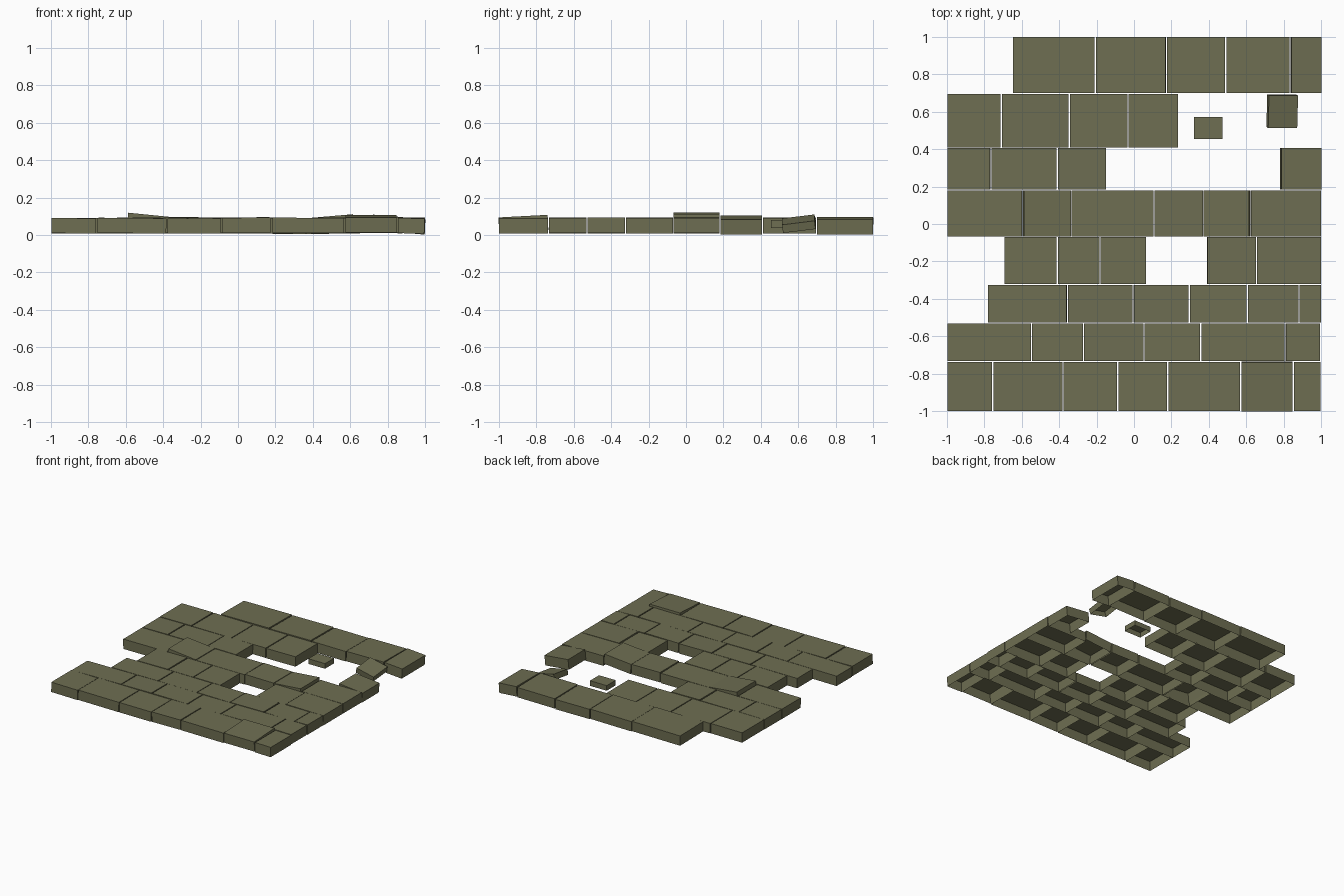
import bpy, bmesh, random
from math import atan2
from mathutils import Matrix, Vector

random.seed(4)
if "Cube" in bpy.data.objects:
    bpy.data.objects.remove(bpy.data.objects["Cube"])

stone = bpy.data.materials.new("mossy_stone")
stone.use_nodes = True
colour = (0.156, 0.156, 0.084, 1)
stone.diffuse_color = colour
shader = stone.node_tree.nodes["Principled BSDF"]
shader.inputs["Base Color"].default_value = colour
shader.inputs["Roughness"].default_value = 0.9

GAP = 0.007
BOTTOM, TOP = 0.01, 0.091


def slab(name, x0, x1, y0, y1, z0=BOTTOM, z1=TOP, rise_x=0, rise_y=0):
    """Hollow paving slab, open underneath; rises tilt it towards +x and +y."""
    w, d, h = x1 - x0, y1 - y0, z1 - z0
    bm = bmesh.new()
    bmesh.ops.create_cube(bm, size=1)
    bm.normal_update()
    bmesh.ops.delete(bm, geom=[f for f in bm.faces if f.normal.z < -0.5],
                     context='FACES_ONLY')
    centre = Vector(((x0 + x1) / 2, (y0 + y1) / 2, (z0 + z1) / 2))
    tilt = (Matrix.Rotation(-atan2(rise_x, w), 4, 'Y')
            @ Matrix.Rotation(atan2(rise_y, d), 4, 'X'))
    bm.transform(Matrix.Translation(centre) @ tilt @ Matrix.Diagonal((w, d, h, 1)))
    mesh = bpy.data.meshes.new(name)
    bm.to_mesh(mesh)
    bm.free()
    mesh.materials.append(stone)
    obj = bpy.data.objects.new(name, mesh)
    bpy.context.collection.objects.link(obj)


# Rows from front to back: y range, then runs of joint positions along x
rows = [
    (-1, -0.737, [[-1, -0.755, -0.38, -0.087, 0.18, 0.57, 0.852, 1]]),
    (-0.733, -0.531, [[-1, -0.548, -0.27, 0.053, 0.357, 0.808, 0.998]]),
    (-0.527, -0.326, [[-0.785, -0.356, -0.005, 0.295, 0.605, 0.882, 1.003]]),
    (-0.321, -0.07, [[-0.695, -0.41, -0.182, 0.068], [0.388, 0.655, 1.003]]),
    (-0.066, 0.18, [[-1, -0.595, -0.338, 0.107, 0.372, 0.622, 1.003]]),
    (0.185, 0.405, [[-1, -0.765, -0.41, -0.146], [0.78, 1.003]]),
    (0.41, 0.695, [[-1, -0.71, -0.346, -0.032, 0.238]]),
    (0.7, 1, [[-0.65, -0.207, 0.173, 0.49, 0.835, 1.003]]),
]

# Heaved slabs, by row and number: lift, rise along x, rise along y
heaved = {
    (0, 5): (0.01, 0, 0.014),
    (4, 1): (0.016, -0.025, 0),
    (4, 4): (0.01, 0.021, 0),
    (5, 3): (0.003, -0.022, 0),
    (7, 4): (-0.001, -0.012, 0),
}

for r, (y0, y1, runs) in enumerate(rows):
    pairs = [p for run in runs for p in zip(run, run[1:])]
    for i, (x0, x1) in enumerate(pairs):
        # slight unevenness for the settled slabs
        settled = (random.uniform(-0.002, 0.002), random.uniform(-0.004, 0.004),
                   -0.004 if r == 7 else 0)
        lift, rise_x, rise_y = heaved.get((r, i), settled)
        slab(f"row_{r + 1}_slab_{i + 1}", max(x0 + GAP / 2, -1), min(x1 - GAP / 2, 1),
             y0, y1, BOTTOM + lift, TOP + lift, rise_x, rise_y)

# Loose fragments in the broken area
slab("small_fragment", 0.32, 0.472, 0.455, 0.572, 0.038, 0.08)
slab("tilted_fragment", 0.713, 0.872, 0.515, 0.69, 0.038, 0.083,
     rise_x=-0.035, rise_y=0.022)
